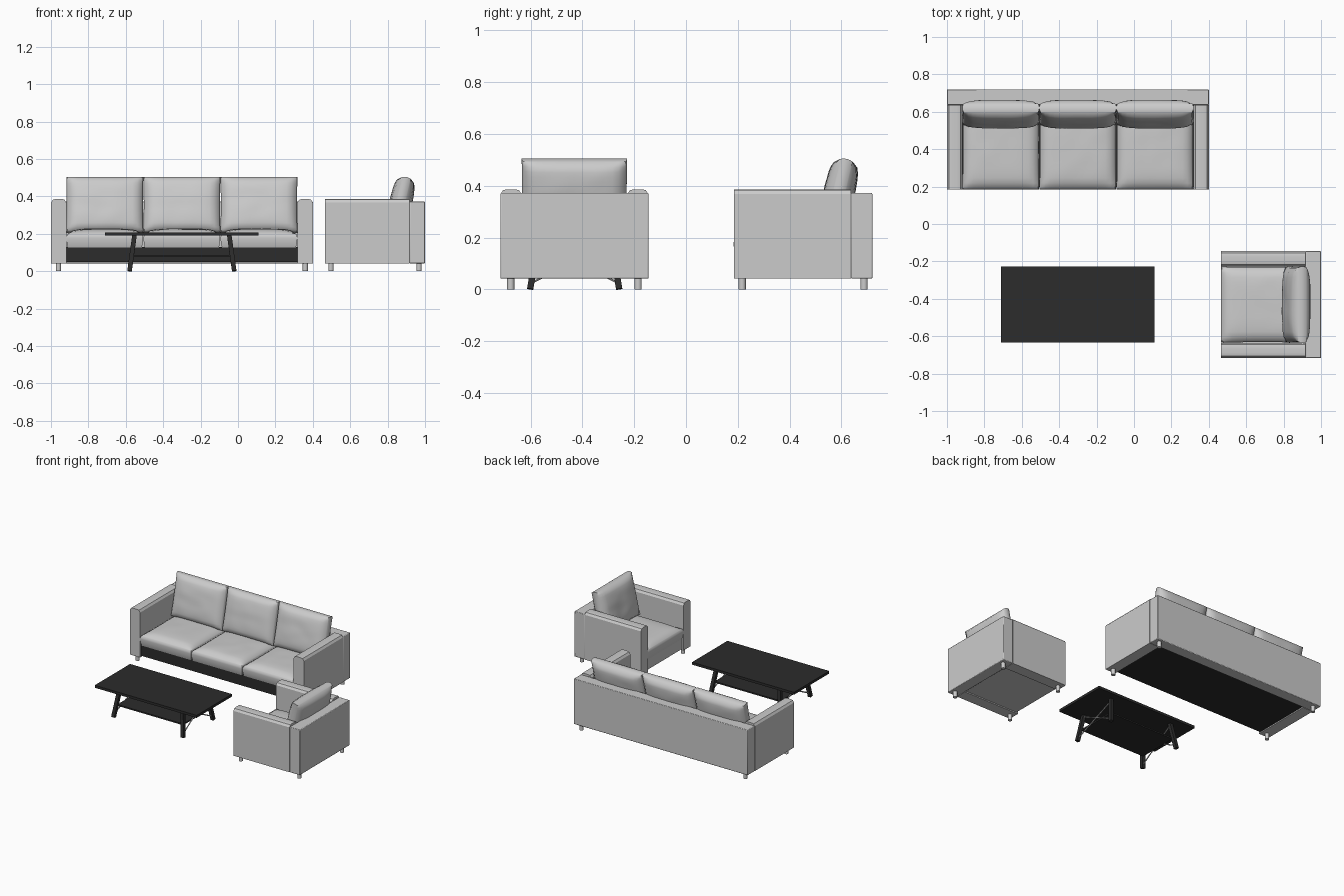
import bpy, bmesh, math
from mathutils import Matrix, Vector, noise

if "Cube" in bpy.data.objects:
    bpy.data.objects.remove(bpy.data.objects["Cube"])

dark = bpy.data.materials.new("dark")
dark.diffuse_color = (0.025, 0.025, 0.025, 1)
dark.use_nodes = True
dark.node_tree.nodes["Principled BSDF"].inputs["Base Color"].default_value = dark.diffuse_color


def finish(name, bm, frame=Matrix(), mat=None, bevel=0, angle=30):
    """Turn a bmesh into an object, with an optional bevel and smoothing."""
    bmesh.ops.recalc_face_normals(bm, faces=bm.faces)
    mesh = bpy.data.meshes.new(name)
    bm.transform(frame)
    bm.to_mesh(mesh)
    bm.free()
    ob = bpy.data.objects.new(name, mesh)
    bpy.context.collection.objects.link(ob)
    if mat:
        mesh.materials.append(mat)
    if bevel:
        mod = ob.modifiers.new("soft_edge", 'BEVEL')
        mod.width, mod.segments = bevel, 2
    if angle:
        bpy.ops.object.select_all(action='DESELECT')
        ob.select_set(True)
        bpy.context.view_layer.objects.active = ob
        bpy.ops.object.shade_smooth_by_angle(angle=math.radians(angle))
    return ob


def box(name, lo, hi, frame=Matrix(), mat=None, bevel=0):
    lo, hi = Vector(lo), Vector(hi)
    bm = bmesh.new()
    bmesh.ops.create_cube(bm, size=1)
    bm.transform(Matrix.Translation((lo + hi) / 2) @ Matrix.Diagonal((*(hi - lo), 1)))
    return finish(name, bm, frame, mat, bevel)


def arm(name, x, y0, y1, frame):
    """Arm with a softly crowned top, extruded front to back."""
    w, n = 0.041, 8
    prof = [(-w, 0.042), (w, 0.042)]
    for i in range(n + 1):
        t = 1 - 2 * i / n
        prof.append((w * t, 0.368 + 0.018 * math.sqrt(max(0, 1 - t ** 4))))
    bm = bmesh.new()
    face = bm.faces.new([bm.verts.new((x + a, y0, z)) for a, z in prof])
    ext = bmesh.ops.extrude_face_region(bm, geom=[face])
    bmesh.ops.translate(bm, vec=(0, y1 - y0, 0),
                        verts=[v for v in ext['geom'] if isinstance(v, bmesh.types.BMVert)])
    return finish(name, bm, frame)


def cushion(name, size, edge, place, flat_bottom=False, seed=0):
    """Puffed cushion: thick in the middle, edge = remaining thickness at rim."""
    bm = bmesh.new()
    bmesh.ops.create_cube(bm, size=2)
    bmesh.ops.subdivide_edges(bm, edges=bm.edges[:], cuts=15, use_grid_fill=True)
    for v in bm.verts:
        a, b, c = v.co
        puff = edge + (1 - edge) * math.sqrt((1 - a ** 4) * (1 - b ** 4))
        side = 1 - 0.035 * c * c
        pinch_a = 1 - 0.025 * (1 - b * b) * edge
        wrinkle = 0.05 * noise.noise(Vector((a * 2.2 + seed, b * 2.2, c)))
        z = c * puff + wrinkle * (1 - a ** 4) * (1 - b ** 4)
        if flat_bottom and c < 0:
            z = c
        v.co = (a * side * pinch_a * size[0] / 2, b * side * size[1] / 2, z * size[2] / 2)
    return finish(name, bm, place, angle=50)


def rod(name, p, q, r, sides, mat=None):
    """Round or square bar between two points."""
    p, q = Vector(p), Vector(q)
    d = q - p
    bm = bmesh.new()
    bmesh.ops.create_cone(bm, cap_ends=True, segments=sides, radius1=r, radius2=r, depth=d.length)
    if sides == 4:
        bm.transform(Matrix.Rotation(math.pi / 4, 4, 'Z'))
    turn = Vector((0, 0, 1)).rotation_difference(d).to_matrix().to_4x4()
    return finish(name, bm, Matrix.Translation((p + q) / 2) @ turn, mat)


def seating(name, width, seats, frame, base_mat):
    """Upholstered seat; local front is -y, depth runs from 0 to 0.535."""
    h, depth, back = width / 2, 0.535, 0.452
    box(name + "_back_panel", (-h, back, 0.042), (h, depth, 0.372), frame, bevel=0.004)
    for s, side in ((-1, "left"), (1, "right")):
        arm(f"{name}_{side}_arm", s * (h - 0.041), 0, back, frame)
        for y, end in ((0.032, "front"), (depth - 0.032, "back")):
            foot = frame @ Vector((s * (h - 0.04), y, 0))
            rod(f"{name}_{end}_{side}_leg", foot, foot + Vector((0, 0, 0.045)), 0.014, 16)
    inner = width - 0.164
    box(name + "_base", (-inner / 2, 0.012, 0.05), (inner / 2, back, 0.13), frame, base_mat)
    w = inner / seats
    for i in range(seats):
        x = -inner / 2 + w * (i + 0.5)
        # seat cushion, then the leaning back cushion
        cushion(f"{name}_seat_cushion_{i + 1}", (w - 0.002, 0.45, 0.1), 0.45,
                frame @ Matrix.Translation((x, 0.224, 0.178)), True, i * 5)
        cushion(f"{name}_back_cushion_{i + 1}", (w, 0.305, 0.118), 0.42,
                frame @ Matrix.Translation((x, 0.402, 0.355))
                @ Matrix.Rotation(math.radians(77), 4, 'X'), False, i * 5 + 20)


# Sofa and armchair
seating("sofa", 1.4, 3, Matrix.Translation((-0.3, 0.185, 0)), dark)
seating("armchair", 0.572, 1,
        Matrix.Translation((0.465, -0.431, 0)) @ Matrix.Rotation(-math.pi / 2, 4, 'Z'), None)

# Coffee table with lower shelf, splayed legs and crossed end braces
cx, cy = -0.3, -0.43
box("table_top", (-0.71, -0.633, 0.19), (0.11, -0.227, 0.208), mat=dark)
box("table_shelf", (cx - 0.265, cy - 0.15, 0.077), (cx + 0.265, cy + 0.15, 0.087), mat=dark)
for sx, end in ((-1, "left"), (1, "right")):
    for sy, side in ((-1, "front"), (1, "back")):
        foot = Vector((cx + sx * 0.28, cy + sy * 0.172, 0.001))
        top = Vector((cx + sx * 0.253, cy + sy * 0.14, 0.195))
        rod(f"table_{side}_{end}_leg", foot, top, 0.017, 4, dark)
        rod(f"table_{end}_brace_{side}", foot.lerp(top, 0.12),
            (top.x, cy - sy * 0.14, 0.18), 0.004, 8)
